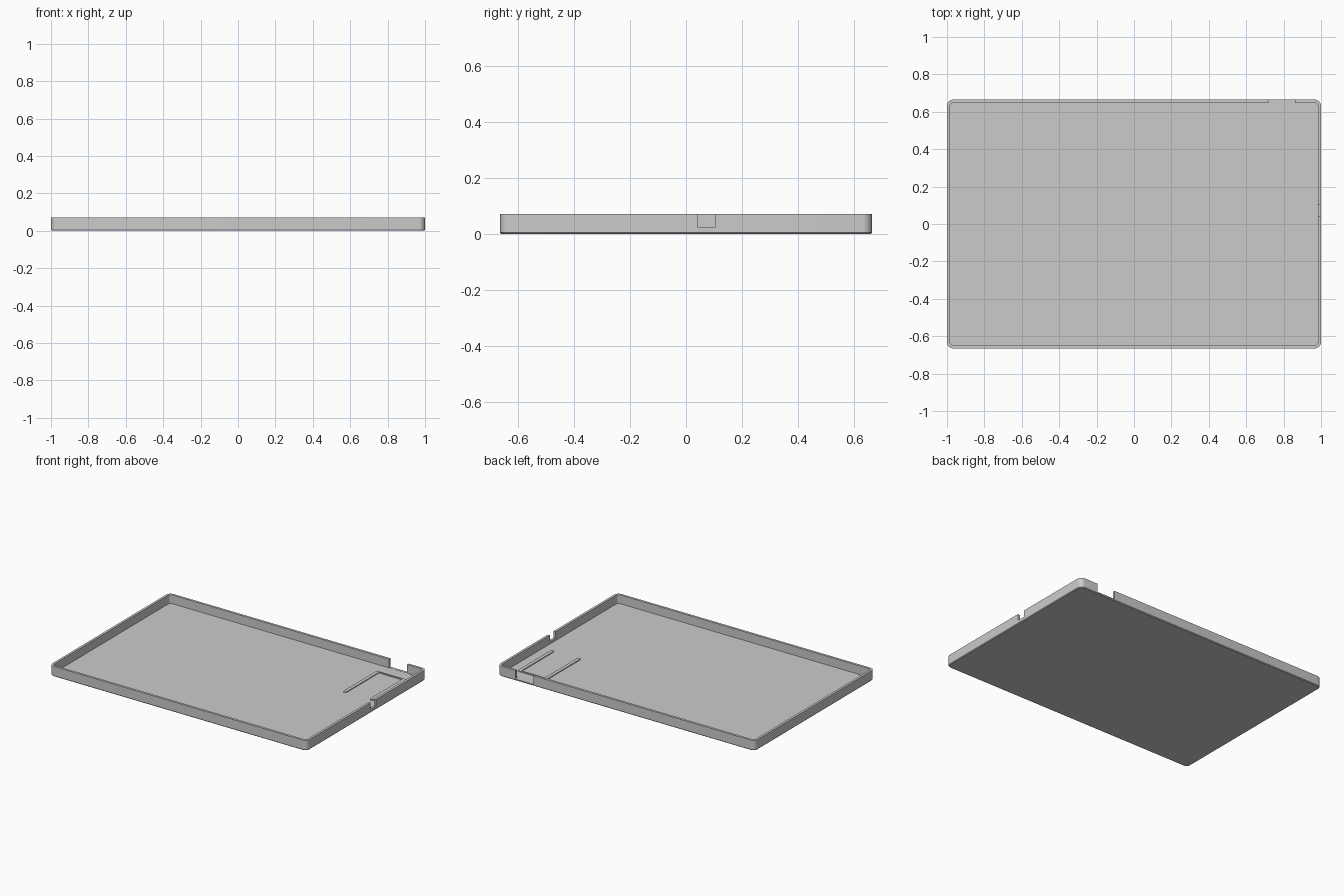
import bpy, bmesh
from math import sin, cos, pi

cube = bpy.data.objects.get("Cube")
if cube:
    bpy.data.objects.remove(cube)

HX, HY, HEIGHT = 1.0, 0.665, 0.071
WALL, FLOOR, CHAMFER, RADIUS = 0.017, 0.01, 0.005, 0.034

grey = bpy.data.materials.new("light_grey")
grey.use_nodes = True
grey.diffuse_color = (0.6, 0.6, 0.6, 1)
grey.node_tree.nodes["Principled BSDF"].inputs["Base Color"].default_value = (0.6, 0.6, 0.6, 1)


def rounded_loop(hx, hy, r, segments=8):
    """Outline of a rounded rectangle, counter-clockwise."""
    points = []
    for quarter, (sx, sy) in enumerate([(1, 1), (-1, 1), (-1, -1), (1, -1)]):
        for i in range(segments + 1):
            a = (quarter + i / segments) * pi / 2
            points.append((sx * (hx - r) + r * cos(a), sy * (hy - r) + r * sin(a)))
    return points


def loft(name, hx, hy, r, rings, centre=(0, 0)):
    """Skin rounded rectangles given as (inset, z) and cap both ends."""
    bm = bmesh.new()
    loops = [[bm.verts.new((x + centre[0], y + centre[1], z))
              for x, y in rounded_loop(hx - inset, hy - inset, r - inset)]
             for inset, z in rings]
    for low, high in zip(loops, loops[1:]):
        for i in range(len(low)):
            j = (i + 1) % len(low)
            bm.faces.new((low[i], low[j], high[j], high[i]))
    bm.faces.new(loops[0][::-1])
    bm.faces.new(loops[-1])
    bmesh.ops.recalc_face_normals(bm, faces=bm.faces)
    mesh = bpy.data.meshes.new(name)
    bm.to_mesh(mesh)
    bm.free()
    obj = bpy.data.objects.new(name, mesh)
    bpy.context.collection.objects.link(obj)
    mesh.materials.append(grey)
    return obj


def activate(obj):
    bpy.ops.object.select_all(action='DESELECT')
    obj.select_set(True)
    bpy.context.view_layer.objects.active = obj


def cut_notch(obj, x0, x1, y0, y1, z0):
    """Cut an open-topped notch out of a wall."""
    bpy.ops.mesh.primitive_cube_add(size=1, location=((x0 + x1) / 2, (y0 + y1) / 2, z0 + 0.1))
    cutter = bpy.context.object
    cutter.name = "notch_cutter"
    cutter.scale = (x1 - x0, y1 - y0, 0.2)
    cutter.hide_render = True
    activate(obj)
    mod = obj.modifiers.new("notch", 'BOOLEAN')
    mod.operation = 'DIFFERENCE'
    mod.solver = 'EXACT'
    mod.object = cutter
    bpy.ops.object.modifier_apply(modifier=mod.name)
    bpy.data.objects.remove(cutter)


# Shallow tray: chamfered base, outer wall, rim, inner wall and floor
tray = loft("tray", HX, HY, RADIUS, [
    (CHAMFER, 0), (0, CHAMFER), (0, HEIGHT), (WALL, HEIGHT), (WALL, FLOOR)])

# Wide notch in the back wall, small notch in the left wall
cut_notch(tray, 0.72, 0.86, HY - 0.03, HY + 0.05, FLOOR + 0.001)
cut_notch(tray, HX - 0.03, HX + 0.05, 0.042, 0.105, 0.026)
activate(tray)
bpy.ops.object.shade_smooth_by_angle(angle=0.5)

# Two low guide rails on the floor, joined by a stop bar behind the wide notch
for name, x in (("inner_rail", 0.70), ("outer_rail", 0.905)):
    rail = loft(name, 0.012, 0.19, 0.011, [(0, FLOOR - 0.002), (0, FLOOR + 0.006)], (x, 0.37))
    activate(rail)
    bpy.ops.object.shade_smooth_by_angle(angle=0.5)
loft("stop_bar", 0.1, 0.006, 0.002, [(0, FLOOR - 0.002), (0, FLOOR + 0.006)], (0.8025, 0.553))
